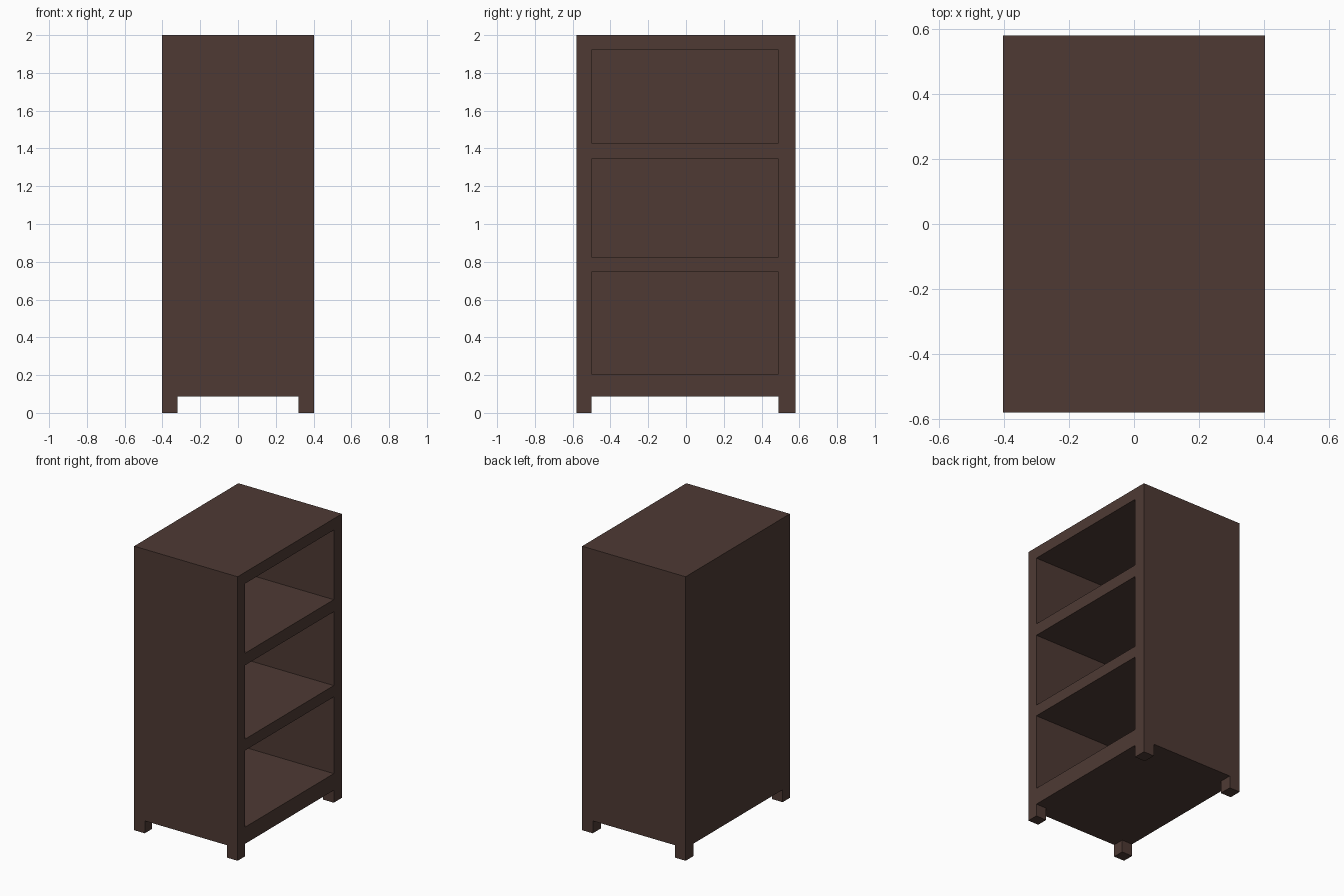
import bpy

if "Cube" in bpy.data.objects:
    bpy.data.objects.remove(bpy.data.objects["Cube"])

wood = bpy.data.materials.new("dark_brown_wood")
wood.diffuse_color = (0.0762, 0.0423, 0.0343, 1)
wood.use_nodes = True
wood.node_tree.nodes["Principled BSDF"].inputs["Base Color"].default_value = wood.diffuse_color


def box(name, lo, hi):
    """Box between two opposite corners."""
    mid = [(a + b) / 2 for a, b in zip(lo, hi)]
    bpy.ops.mesh.primitive_cube_add(size=1, location=mid)
    ob = bpy.context.object
    ob.name = name
    ob.scale = [b - a for a, b in zip(lo, hi)]
    bpy.ops.object.transform_apply(location=True, rotation=False, scale=True)
    ob.data.materials.append(wood)
    return ob


def cut(target, lo, hi):
    """Subtract a box from the target and discard the cutter."""
    cutter = box("cutter", lo, hi)
    mod = target.modifiers.new("cut", 'BOOLEAN')
    mod.operation = 'DIFFERENCE'
    mod.solver = 'EXACT'
    mod.object = cutter
    bpy.context.view_layer.objects.active = target
    bpy.ops.object.modifier_apply(modifier=mod.name)
    bpy.data.objects.remove(cutter, do_unlink=True)


X, Y = 0.403, 0.58          # half depth and half width
Y0, Y1 = -0.50, 0.49        # inner faces of the side walls
LEG = 0.0875                # leg height

# Solid bookcase block
bookcase = box("bookcase", (-X, -Y, 0), (X, Y, 2))

# Clearance below, leaving four corner legs
cut(bookcase, (-1, Y0, -0.2), (1, Y1, LEG))
cut(bookcase, (-0.32, -1, -0.2), (0.32, 1, LEG))

# Three shelf openings on the +x side, with a solid back panel
for z0, z1 in ((0.205, 0.745), (0.825, 1.345), (1.43, 1.92)):
    cut(bookcase, (-0.32, Y0, z0), (1, Y1, z1))
